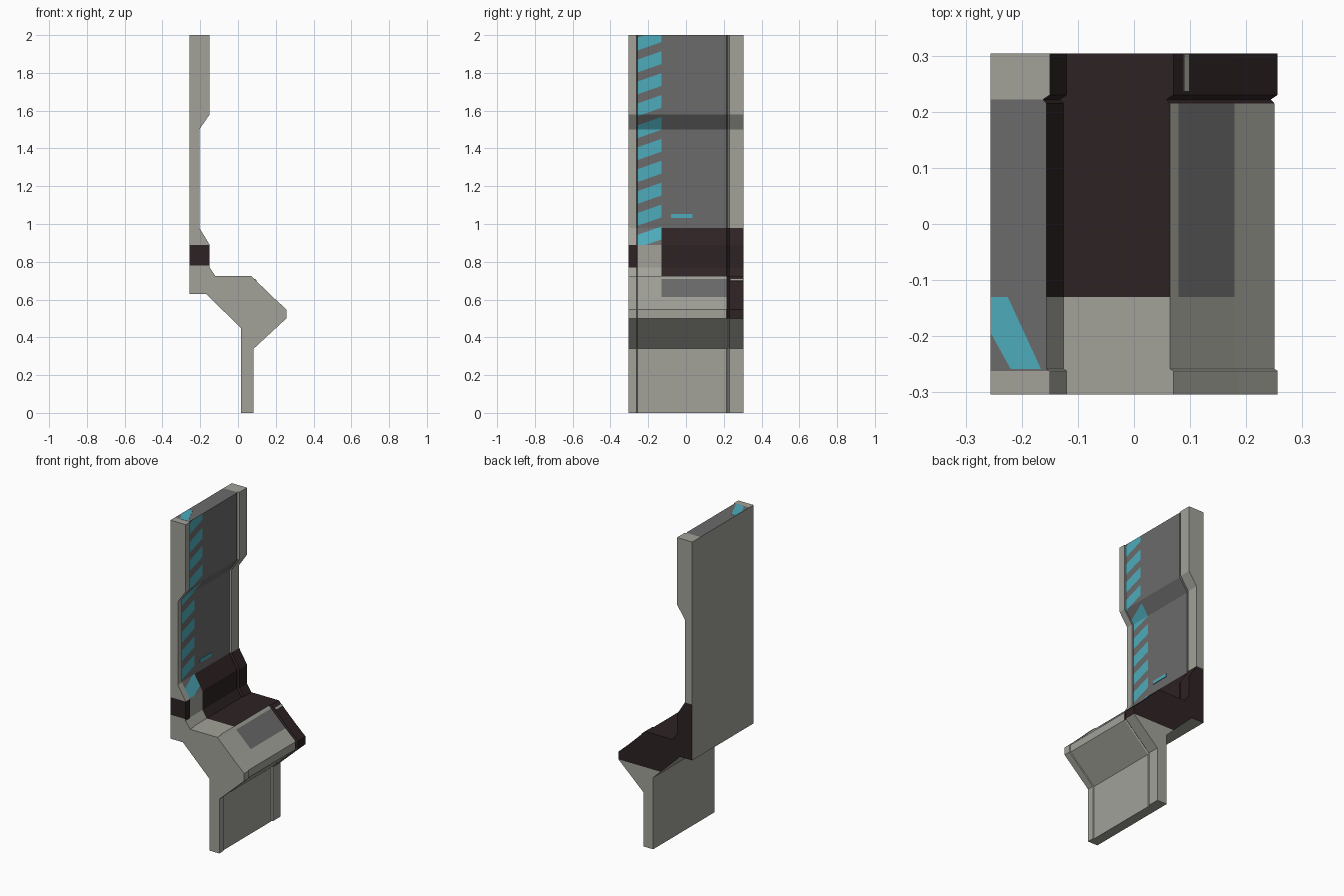
import bpy, bmesh
from mathutils import Vector

if "Cube" in bpy.data.objects:
    bpy.data.objects.remove(bpy.data.objects["Cube"])

def material(name, rgb):
    m = bpy.data.materials.new(name)
    m.diffuse_color = (*rgb, 1)
    m.use_nodes = True
    m.node_tree.nodes["Principled BSDF"].inputs["Base Color"].default_value = m.diffuse_color
    return m

MATS = [material("pale_grey", (.36, .36, .32)),
        material("mid_grey", (.15, .146, .146)),
        material("cyan", (.075, .41, .50)),
        material("dark_brown", (.027, .016, .017))]
PALE, GREY, CYAN, DARK = range(4)

def finish(name, bm):
    bmesh.ops.recalc_face_normals(bm, faces=bm.faces[:])
    me = bpy.data.meshes.new(name)
    bm.to_mesh(me)
    bm.free()
    for m in MATS:
        me.materials.append(m)
    ob = bpy.data.objects.new(name, me)
    bpy.context.collection.objects.link(ob)
    return ob

def plate(name, pts, thick, mat):
    """Thin painted plate: a polygon pushed out along a vector."""
    bm = bmesh.new()
    f = bm.faces.new([bm.verts.new(p) for p in pts])
    ext = bmesh.ops.extrude_face_region(bm, geom=[f], use_keep_orig=True)
    bmesh.ops.translate(bm, vec=thick,
                        verts=[g for g in ext["geom"] if isinstance(g, bmesh.types.BMVert)])
    for face in bm.faces:
        face.material_index = mat
    return finish(name, bm)

# Side profile (x, z): room side from the top down, then the back going up
FRONT = [(-.15, 2), (-.15, 1.58), (-.205, 1.5), (-.205, .98), (-.15, .89), (-.15, .77),
         (-.12, .725), (.07, .725), (.085, .71), (.185, .613), (.256, .548), (.256, .5),
         (.083, .34), (.083, 0)]
BACK = [(.015, 0), (.015, .45), (-.17, .63), (-.256, .63), (-.256, 2)]
# Stations along y with the depth the room side is set back (panel and seam)
STATIONS = [(-.304, 0), (-.262, 0), (-.258, .006), (-.13, .006),
            (.215, .006), (.222, .012), (.23, 0), (.304, 0)]
N = len(FRONT) + len(BACK)

def colour(i, y):
    panel = -.262 < y < .222
    if i == N - 1 or i < 3:                       # top cap and upper wall
        return (CYAN if y < -.13 and y > -.258 and i < 3 else GREY) if panel else PALE
    if i == 3:                                    # lower flare of the wall
        return DARK if y > -.13 else CYAN if y > -.258 else PALE
    if i == 4:                                    # band above the ledge
        return DARK if y > -.13 or y < -.262 else PALE
    if i in (5, 6):                               # ledge top
        return DARK if y > -.13 else PALE
    if i in (7, 8, 9, 10):                        # ledge slope
        if y > .215:
            return DARK
        return GREY if i == 8 and y > -.13 else PALE
    return PALE

# Wall body lofted along y
bm = bmesh.new()
rings = []
for y, d in STATIONS:
    rings.append([bm.verts.new((x - d, y, z)) for x, z in FRONT] +
                 [bm.verts.new((x, y, z)) for x, z in BACK])
for j in range(len(rings) - 1):
    a, b = rings[j], rings[j + 1]
    ym = (STATIONS[j][0] + STATIONS[j + 1][0]) / 2
    for i in range(N):
        k = (i + 1) % N
        bm.faces.new((a[i], a[k], b[k], b[i])).material_index = colour(i, ym)
bm.faces.new(rings[0])
bm.faces.new(rings[-1])
bmesh.ops.recalc_face_normals(bm, faces=bm.faces[:])

def cut(faces, co, no):
    geom = set(faces)
    for f in faces:
        geom.update(f.edges)
        geom.update(f.verts)
    bmesh.ops.bisect_plane(bm, geom=list(geom), dist=1e-5, plane_co=co, plane_no=no)

# Dark bands on the two end faces
for side, lo, hi in ((-1, .78, .89), (1, .5, .98)):
    def ends():
        return [f for f in bm.faces if abs(f.calc_center_median().y - side * .304) < 1e-4]
    for z in (lo, hi):
        cut(ends(), Vector((0, 0, z)), Vector((0, 0, 1)))
    for f in ends():
        if lo < f.calc_center_median().z < hi:
            f.material_index = DARK

# Slanted warning stripes cut into the panel edge
PERIOD, HALF, SLOPE, START, MID = .116, .034, .35, .93, -.195
for k in range(-1, 11):
    for s in (-HALF, HALF):
        cut([f for f in bm.faces if f.material_index == CYAN],
            Vector((0, MID, START + k * PERIOD + s)), Vector((0, -SLOPE, 1)))
for f in bm.faces:
    if f.material_index == CYAN:
        c = f.calc_center_median()
        w = c.z - SLOPE * (c.y - MID) - START
        if abs((w + PERIOD / 2) % PERIOD - PERIOD / 2) > HALF:
            f.material_index = GREY
finish("wall_panel", bm)

# Stripe on the top cap and small indicator light
plate("cap_stripe", [(-.255, -.13, 2), (-.225, -.13, 2), (-.166, -.258, 2),
                     (-.22, -.258, 2), (-.255, -.195, 2)], (0, 0, .001), CYAN)
plate("indicator_light", [(-.211, -.08, 1.033), (-.211, .035, 1.033),
                          (-.211, .035, 1.053), (-.211, -.08, 1.053)], (.004, 0, 0), CYAN)
# Pale trim strip on the dark end of the ledge slope
plate("trim_strip", [(.088, .236, .7075), (.097, .236, .6985),
                     (.097, .303, .6985), (.088, .303, .7075)], (.002, 0, .002), PALE)
